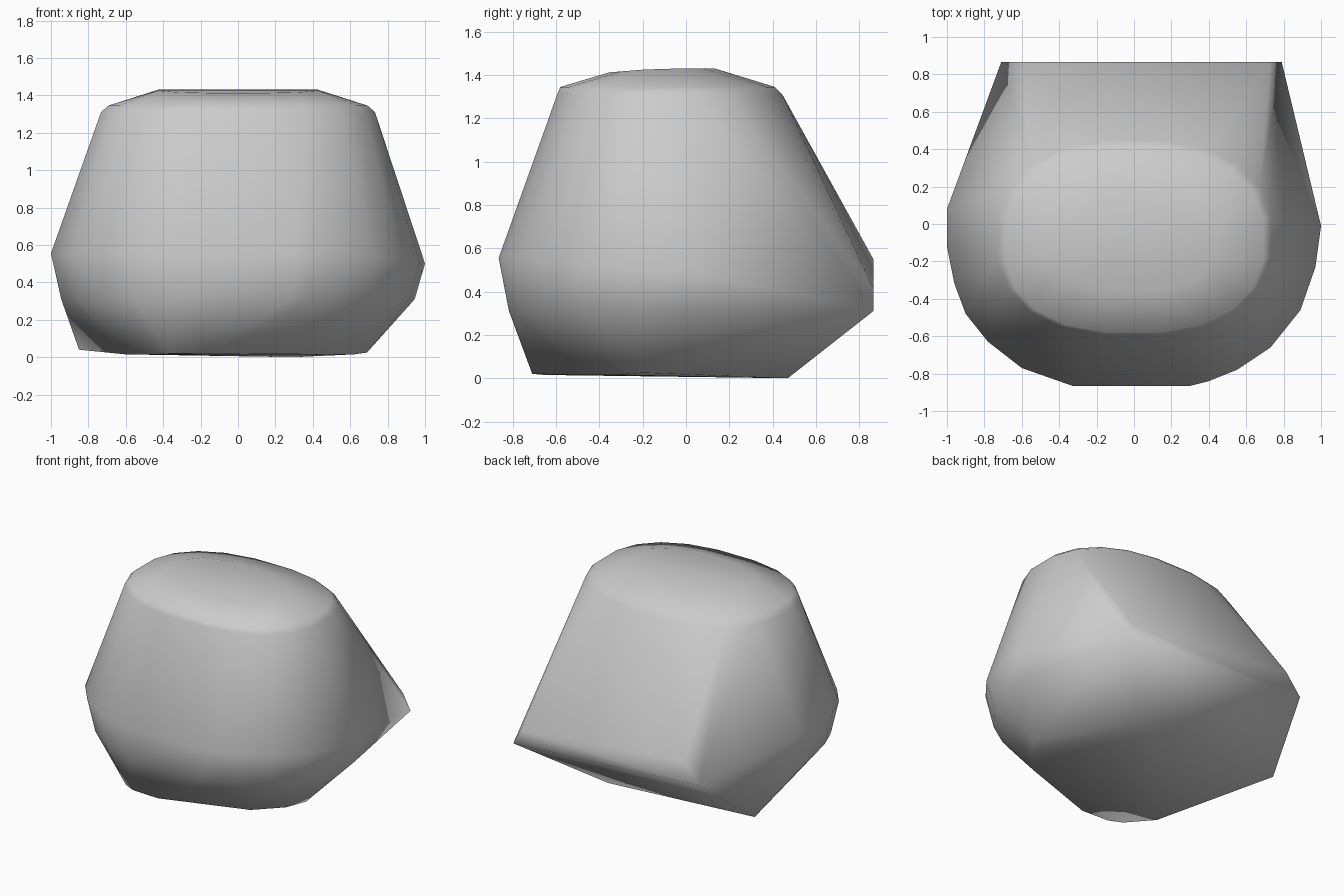
import bpy, bmesh, math

if "Cube" in bpy.data.objects:
    bpy.data.objects.remove(bpy.data.objects["Cube"])


def ring(cy, rx, ry, z, n=20, p=2.4):
    # rounded-oblong loop of points
    pts = []
    for i in range(n):
        a = 2 * math.pi * (i + 0.5) / n
        c, s = math.cos(a), math.sin(a)
        pts.append((rx * math.copysign(abs(c) ** (2 / p), c),
                    cy + ry * math.copysign(abs(s) ** (2 / p), s), z))
    return pts


# widest outline of the stone, round at the front
waist = [(-1, .08), (-1, -.12), (-.96, -.32), (-.9, -.48), (-.78, -.63),
         (-.6, -.77), (-.33, -.865), (.3, -.865), (.4, -.84), (.55, -.78),
         (.73, -.66), (.89, -.46), (.97, -.23), (1, -.01)]
points = [(x, y, min(.555, .66 - .16 * x)) for x, y in waist]
points += [(x * .945, y * .945, .31) for x, y in waist]

# twisted back edge with bevelled corners
points += [(-.59, .865, .55), (-.71, .865, .40), (.73, .865, .42), (.79, .865, .31)]

# flat underside
points += [(-.85, .42, .04), (.3, .47, 0), (.69, -.2, .025), (.62, -.33, .015),
           (.45, -.5, .015), (-.15, -.71, .02), (-.36, -.7, .02),
           (-.45, -.65, .015), (-.6, -.48, .015)]

# shallow domed top
points += ring(-.075, .74, .525, 1.31)
points += ring(-.085, .70, .50, 1.345)
points += [(x, y, 1.43 - .08 * max(0, -.13 - y)) for x, y, z in ring(-.11, .44, .25, 0, n=12)]

# wrap everything in one faceted skin
bm = bmesh.new()
for p in points:
    bm.verts.new(p)
hull = bmesh.ops.convex_hull(bm, input=bm.verts[:])
loose = {v for v in hull["geom_interior"] + hull["geom_unused"]
         if isinstance(v, bmesh.types.BMVert)}
bmesh.ops.delete(bm, geom=list(loose), context='VERTS')
bmesh.ops.recalc_face_normals(bm, faces=bm.faces[:])
for f in bm.faces:
    f.smooth = True
mesh = bpy.data.meshes.new("boulder")
bm.to_mesh(mesh)
bm.free()
bpy.context.collection.objects.link(bpy.data.objects.new("boulder", mesh))
